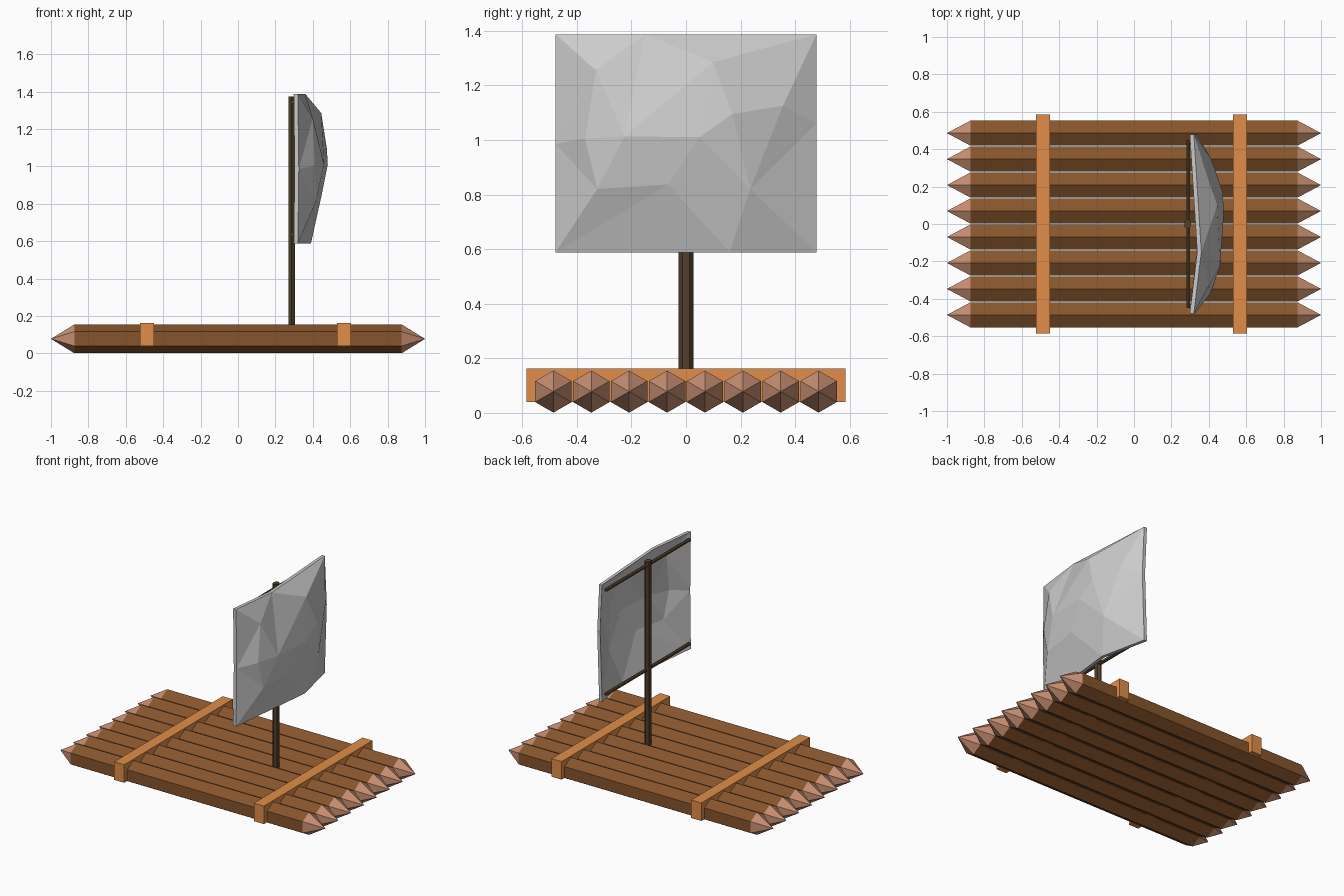
import bpy, bmesh, math
from mathutils import Vector
from mathutils.geometry import delaunay_2d_cdt

if "Cube" in bpy.data.objects:
    bpy.data.objects.remove(bpy.data.objects["Cube"])


def material(name, rgb):
    m = bpy.data.materials.new(name)
    m.diffuse_color = (*rgb, 1)
    m.use_nodes = True
    m.node_tree.nodes["Principled BSDF"].inputs["Base Color"].default_value = m.diffuse_color
    return m


BARK = material("bark", (0.24, 0.09, 0.025))
CUT_WOOD = material("cut_wood", (0.58, 0.28, 0.17))
BEAM = material("beam_wood", (0.75, 0.27, 0.065))
DARK = material("dark_wood", (0.085, 0.05, 0.025))


def add_object(name, bm, *mats):
    bmesh.ops.recalc_face_normals(bm, faces=bm.faces)
    me = bpy.data.meshes.new(name)
    bm.to_mesh(me)
    bm.free()
    for m in mats:
        me.materials.append(m)
    ob = bpy.data.objects.new(name, me)
    bpy.context.collection.objects.link(ob)
    return ob


def log(name, y, r=0.077, z=0.078, body=0.875, tip=1.0):
    """Hexagonal log along x with a sharpened point at each end."""
    bm = bmesh.new()
    rings = []
    for x in (-body, body):
        rings.append([bm.verts.new((x, y + r * math.sin(k * math.pi / 3),
                                    z + r * math.cos(k * math.pi / 3))) for k in range(6)])
    ends = [bm.verts.new((x, y, z)) for x in (-tip, tip)]
    for k in range(6):
        n = (k + 1) % 6
        bm.faces.new((rings[0][k], rings[0][n], rings[1][n], rings[1][k]))
        for ring, end in zip(rings, ends):
            bm.faces.new((ring[k], ring[n], end)).material_index = 1
    return add_object(name, bm, BARK, CUT_WOOD)


def box(name, lo, hi, mat):
    bm = bmesh.new()
    bmesh.ops.create_cube(bm, size=1)
    lo, hi = Vector(lo), Vector(hi)
    bmesh.ops.scale(bm, vec=hi - lo, verts=bm.verts)
    bmesh.ops.translate(bm, vec=(lo + hi) / 2, verts=bm.verts)
    return add_object(name, bm, mat)


def pole(name, location, length, rx, ry, rotation=(0, 0, 0)):
    bm = bmesh.new()
    bmesh.ops.create_cone(bm, cap_ends=True, segments=6, radius1=1, radius2=1, depth=length)
    bmesh.ops.scale(bm, vec=(rx, ry, 1), verts=bm.verts)
    ob = add_object(name, bm, DARK)
    ob.location, ob.rotation_euler = location, rotation
    return ob


# Deck of eight logs
for i in range(8):
    log(f"log_{i + 1}", (i - 3.5) * 0.1388)

# Two cross beams binding the logs
for name, x in (("rear_beam", -0.487), ("front_beam", 0.567)):
    box(name, (x - 0.038, -0.585, 0.04), (x + 0.038, 0.585, 0.163), BEAM)

# Mast and the two yards holding the sail
pole("mast", (0.287, 0, 0.725), 1.30, 0.02, 0.027)
for name, z in (("upper_yard", 1.345), ("lower_yard", 0.635)):
    pole(name, (0.29, 0, z), 0.90, 0.012, 0.012, (math.pi / 2, 0, 0))

# Sail: faceted billow given as (y, z, x), outline first
outline = [(-0.478, 0.588, 0.32), (0.16, 0.588, 0.39), (0.478, 0.588, 0.32),
           (0.478, 1.06, 0.335), (0.478, 1.387, 0.32), (-0.15, 1.387, 0.36),
           (-0.478, 1.387, 0.32), (-0.478, 0.985, 0.325)]
inner = [(-0.33, 1.255, 0.40), (0.10, 1.285, 0.445), (0.17, 1.095, 0.475),
         (0.355, 1.125, 0.41), (-0.225, 1.013, 0.46), (0.05, 1.01, 0.48),
         (-0.37, 1.005, 0.41), (-0.325, 0.82, 0.42), (-0.065, 0.837, 0.445),
         (0.235, 0.82, 0.44)]
pts = outline + inner
flat, _, tris, orig, _, _ = delaunay_2d_cdt(
    [Vector(p[:2]) for p in pts], [], [list(range(len(outline)))], 1, 1e-5)
bm = bmesh.new()
verts = [bm.verts.new((pts[o[0]][2], v.x, v.y)) for v, o in zip(flat, orig)]
for t in tris:
    bm.faces.new([verts[i] for i in t])
# Thickness toward the mast
front = list(bm.faces)
ext = bmesh.ops.extrude_face_region(bm, geom=front, use_keep_orig=True)
back = [g for g in ext["geom"] if isinstance(g, bmesh.types.BMVert)]
bmesh.ops.translate(bm, vec=(-0.022, 0, 0), verts=back)
add_object("sail", bm)
